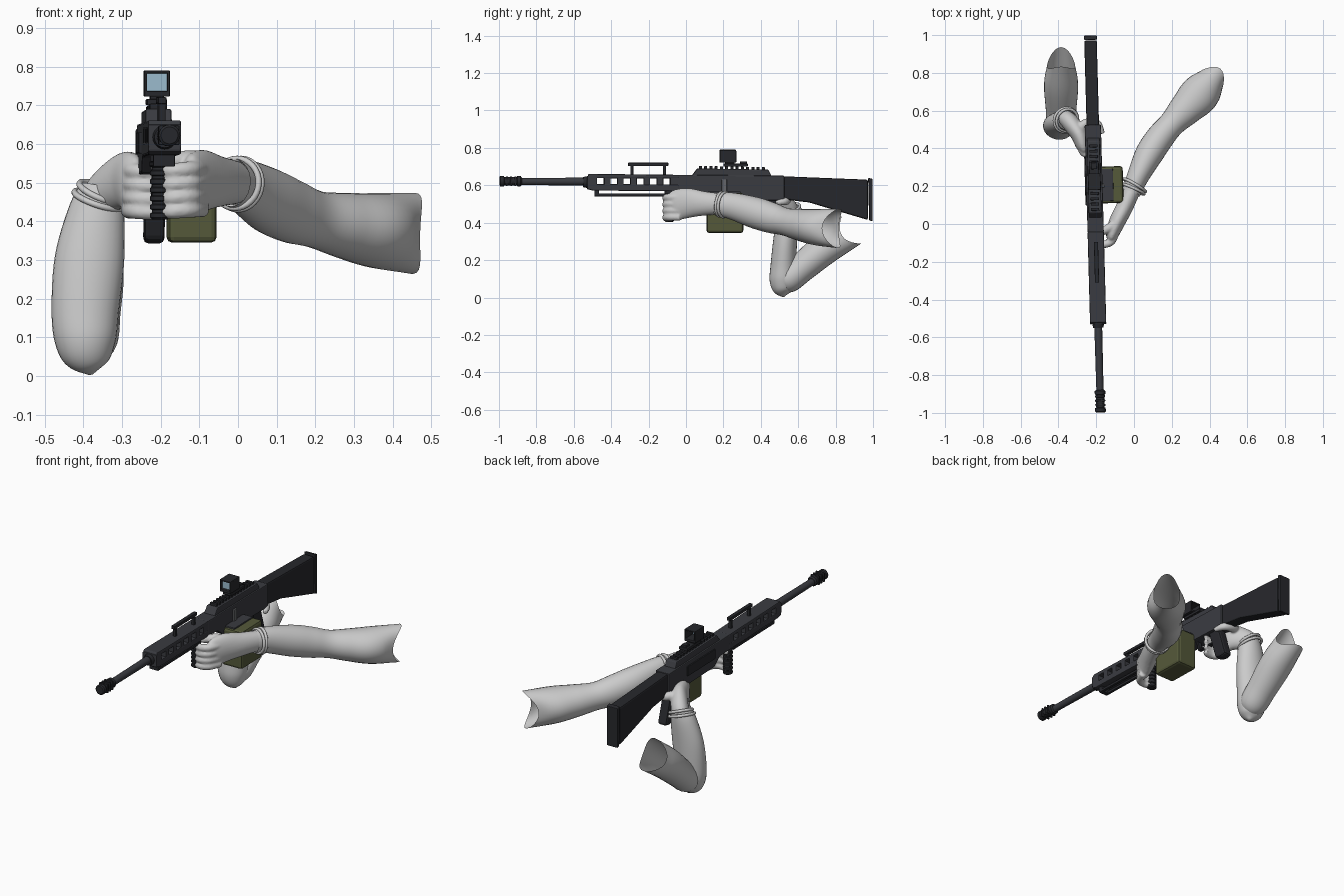
import bpy, bmesh, math
from mathutils import Vector, Matrix

if "Cube" in bpy.data.objects:
    bpy.data.objects.remove(bpy.data.objects["Cube"])


def material(name, r, g, b):
    m = bpy.data.materials.new(name)
    m.diffuse_color = (r, g, b, 1)
    m.use_nodes = True
    m.node_tree.nodes["Principled BSDF"].inputs["Base Color"].default_value = m.diffuse_color
    return m


STEEL = material("gunmetal", .042, .044, .052)
BLACK = material("black_polymer", .02, .021, .025)
OLIVE = material("olive", .09, .10, .042)
GLASS = material("glass", .33, .5, .62)
GREY = material("light_steel", .13, .135, .145)
GUN = Matrix.Translation((-.204, 0, 0)) @ Matrix.Rotation(.027, 4, 'Z')


def finish(bm, name, mat=None, matrix=None, smooth=None, bevel=0):
    bmesh.ops.recalc_face_normals(bm, faces=bm.faces)
    if matrix:
        bm.transform(matrix)
    me = bpy.data.meshes.new(name)
    bm.to_mesh(me)
    bm.free()
    ob = bpy.data.objects.new(name, me)
    bpy.context.collection.objects.link(ob)
    if mat:
        me.materials.append(mat)
    if smooth:
        me.shade_smooth()
        me.set_sharp_from_angle(angle=math.radians(smooth))
    if bevel:
        b = ob.modifiers.new("bevel", 'BEVEL')
        b.width = bevel
        b.segments = 2
        b.limit_method = 'ANGLE'
    return ob


def prism(name, profile, x0, x1, mat=STEEL, bevel=.005):
    """Extrude a (y, z) side profile from x0 to x1 in gun space."""
    bm = bmesh.new()
    f = bm.faces.new([bm.verts.new((x0, y, z)) for y, z in profile])
    ext = bmesh.ops.extrude_face_region(bm, geom=[f])
    vs = [v for v in ext['geom'] if isinstance(v, bmesh.types.BMVert)]
    bmesh.ops.translate(bm, verts=vs, vec=(x1 - x0, 0, 0))
    return finish(bm, name, mat, GUN, bevel=bevel)


def box(name, x0, x1, y0, y1, z0, z1, mat=STEEL, bevel=.003):
    return prism(name, [(y0, z0), (y1, z0), (y1, z1), (y0, z1)], x0, x1, mat, bevel)


def lathe(name, origin, axis, profile, mat=STEEL, n=20):
    """Revolve (distance, radius) pairs about an axis ('Y' or 'Z') in gun space."""
    bm = bmesh.new()
    rings = []
    for d, r in profile:
        ring = []
        for i in range(n):
            a = 2 * math.pi * i / n
            u, v = r * math.cos(a), r * math.sin(a)
            off = (u, d, v) if axis == 'Y' else (u, v, d)
            ring.append(bm.verts.new(Vector(origin) + Vector(off)))
        rings.append(ring)
    for p, q in zip(rings, rings[1:]):
        for i in range(n):
            bm.faces.new((p[i], p[(i + 1) % n], q[(i + 1) % n], q[i]))
    bm.faces.new(rings[0])
    bm.faces.new(rings[-1])
    return finish(bm, name, mat, GUN, smooth=40)


def tube(bm, pts, ref, n=28, sub=6, caps=(True, True), wave=0):
    """Loft ellipses (x, y, z, half_along_ref, half_across) along a smooth path."""
    P = [Vector(p) for p in pts]
    P = [2 * P[0] - P[1]] + P + [2 * P[-1] - P[-2]]
    S = []
    for k in range(1, len(P) - 2):
        a, b, c, d = P[k - 1:k + 3]
        for j in range(sub + (k == len(P) - 3)):
            t = j / sub
            S.append(.5 * (2 * b + (c - a) * t + (2 * a - 5 * b + 4 * c - d) * t * t
                           + (3 * b - a - 3 * c + d) * t ** 3))
    rings = []
    for k, s in enumerate(S):
        t = (S[min(k + 1, len(S) - 1)] - S[max(k - 1, 0)])
        t = Vector(t[:3]).normalized()
        a = (Vector(ref) - t * t.dot(Vector(ref))).normalized()
        b = t.cross(a)
        w = wave * max(0, 1 - (len(S) - 1 - k) / 4)
        ring = []
        for i in range(n):
            q = 2 * math.pi * i / n
            ring.append(bm.verts.new(Vector(s[:3]) + a * max(s[3], .003) * math.cos(q)
                                     + b * max(s[4], .003) * math.sin(q) + t * w * math.cos(2 * q)))
        rings.append(ring)
    for p, q in zip(rings, rings[1:]):
        for i in range(n):
            bm.faces.new((p[i], p[(i + 1) % n], q[(i + 1) % n], q[i]))
    for ring, on in zip((rings[0], rings[-1]), caps):
        if on:
            bm.faces.new(ring)


def hand(name, palm, finger, heights, thumb):
    bm = bmesh.new()
    tube(bm, palm, (0, 0, 1))
    for z in heights:
        path = [(x, y, z + dz, r, r) for x, y, dz, r in finger]
        tube(bm, path, (0, 0, 1), n=14)
    tube(bm, [(x, y, z, r, r) for x, y, z, r in thumb], (.1, .2, 1), n=14)
    ob = finish(bm, name, smooth=180)
    r = ob.modifiers.new("fuse", 'REMESH')
    r.mode = 'VOXEL'
    r.voxel_size = .006
    r.use_smooth_shade = True
    s = ob.modifiers.new("soften", 'SMOOTH')
    s.iterations = 3


def sleeve(name, pts, ref, caps, wave=0):
    bm = bmesh.new()
    tube(bm, pts, ref, caps=caps, wave=wave)
    return finish(bm, name, smooth=80)


def cuff(name, loc, direction, radius):
    rot = Vector(direction).to_track_quat('Z', 'Y').to_euler()
    bpy.ops.mesh.primitive_torus_add(location=loc, rotation=rot, major_radius=radius,
                                     minor_radius=.008, major_segments=32, minor_segments=10)
    ob = bpy.context.object
    ob.name = name
    ob.data.shade_smooth()


# Barrel and muzzle brake
lathe("barrel", (0, 0, .62), 'Y', [(-.9, .019), (-.5, .021)])
lathe("muzzle_brake", (0, 0, .622), 'Y', [(-.998, .022), (-.993, .028), (-.975, .028), (-.972, .022),
      (-.905, .022), (-.902, .028), (-.885, .028), (-.878, .02)], BLACK)
for i in range(3):
    box("brake_rib", -.027, .027, -.964 + i * .023, -.953 + i * .023, .597, .647, BLACK)

# Vented handguard
prism("handguard_top", [(-.53, .638), (-.52, .661), (-.04, .656), (-.04, .636)], -.043, .043)
prism("handguard_bottom", [(-.53, .607), (-.53, .58), (-.5, .572), (-.04, .568), (-.04, .604)], -.043, .043)
box("handguard_front", -.043, .043, -.53, -.477, .59, .65)
for i in range(6):
    y = -.439 + i * .0706
    box("handguard_post", -.042, .042, y, y + .034 if i < 5 else -.04, .6, .645)
lathe("front_collar", (0, 0, .617), 'Y', [(-.55, .027), (-.52, .033)], BLACK)
for x in (-.02, .02):
    box("folded_bipod_leg", x - .008, x + .008, -.49, -.1, .541, .556, BLACK)
box("bipod_hinge", -.028, .028, -.49, -.465, .541, .58, BLACK)

# Carry handle
box("carry_handle", -.011, .011, -.31, -.095, .703, .721, BLACK)
for y in (-.29, -.115):
    box("handle_post", -.009, .009, y - .008, y + .008, .65, .71, BLACK)

# Receiver, top cover and rail
prism("receiver", [(-.045, .656), (.525, .651), (.525, .518), (.1, .525), (.05, .565), (-.045, .568)], -.043, .043)
prism("top_cover", [(.03, .65), (.06, .69), (.44, .684), (.458, .645)], -.034, .034)
for i in range(13):
    y = .07 + i * .028
    box("rail_tooth", -.022, .022, y, y + .015, .684, .704 - i * .0006, BLACK, .002)
box("side_lever", .04, .052, .19, .217, .555, .632, GREY)
box("ejection_cover", -.05, -.04, .1, .36, .575, .63, BLACK)

# Reflex sight with glass
box("sight_mount", -.026, .026, .2, .33, .7, .716, BLACK)
box("sight_base", -.033, .033, .18, .268, .722, .737, BLACK)
box("sight_riser", -.018, .018, .21, .26, .71, .728, BLACK)
box("sight_roof", -.033, .033, .18, .268, .782, .79, BLACK)
for s in (-1, 1):
    box("sight_wall", s * .033, s * .026, .18, .268, .73, .787, BLACK)
box("sight_lens", -.027, .027, .195, .2, .735, .784, GLASS, 0)
box("rear_sight", -.015, .015, .29, .325, .71, .728, BLACK)

# Stock and butt pad
prism("stock", [(.52, .648), (.972, .63), (.972, .415), (.66, .508), (.52, .525)], -.033, .033, BLACK, .008)
prism("butt_pad", [(.975, .64), (.998, .634), (.998, .408), (.98, .412)], -.034, .034, BLACK, .004)

# Grips, trigger and ammunition box
prism("pistol_grip", [(.40, .53), (.48, .53), (.535, .352), (.5, .343), (.455, .352)], -.027, .027, BLACK, .012)
prism("trigger_guard", [(.29, .525), (.30, .468), (.41, .462), (.41, .472), (.31, .478), (.302, .525)], -.012, .012, BLACK, .002)
prism("trigger", [(.345, .525), (.352, .485), (.36, .485), (.362, .525)], -.006, .006, BLACK, .002)
ribs = [(.405, .02), (.41, .026)]
for i in range(6):
    z = .42 + i * .022
    ribs += [(z, .026), (z + .003, .021), (z + .009, .021), (z + .012, .026)]
lathe("fore_grip", (0, -.09, 0), 'Z', ribs + [(.58, .026)], BLACK)
box("ammo_box", .027, .152, .108, .303, .345, .56, OLIVE, .014)
box("feed_tray", -.03, .1, .12, .29, .53, .568)

# Supporting arm
hand("left_hand",
     [(-.005, .19, .5, .055, .045), (-.05, .09, .503, .066, .045), (-.09, .01, .505, .08, .043),
      (-.115, -.055, .495, .08, .034), (-.12, -.085, .49, .06, .02)],
     [(-.09, -.03, 0, .02), (-.118, -.09, 0, .021), (-.155, -.107, -.003, .02), (-.182, -.1, -.005, .018),
      (-.195, -.085, -.006, .01)],
     (.535, .5, .465, .43),
     [(-.08, .02, .55, .025), (-.13, -.02, .56, .024), (-.18, -.045, .55, .02), (-.225, -.06, .54, .012)])
sleeve("left_sleeve",
       [(-.015, .165, .5, .062, .05), (.02, .25, .488, .072, .058), (.08, .37, .453, .084, .074),
        (.14, .46, .425, .082, .074), (.2, .53, .405, .074, .07), (.27, .605, .39, .084, .088),
        (.35, .69, .377, .096, .104), (.435, .795, .37, .105, .07)],
       (0, 0, 1), (False, False), .03)
cuff("left_cuff", (-.005, .185, .498), (.4, .9, -.1), .064)
cuff("left_cuff_edge", (.004, .205, .496), (.5, .85, -.1), .066)

# Trigger arm
hand("right_hand",
     [(-.365, .565, .45, .05, .042), (-.335, .535, .482, .06, .046), (-.292, .475, .505, .074, .044),
      (-.272, .415, .497, .076, .036), (-.265, .39, .49, .055, .02)],
     [(-.285, .44, 0, .02), (-.272, .385, 0, .021), (-.24, .367, -.003, .02), (-.205, .37, -.005, .018),
      (-.185, .385, -.006, .01)],
     (.53, .495, .46, .427),
     [(-.3, .5, .535, .026), (-.25, .535, .525, .024), (-.195, .53, .515, .022), (-.165, .48, .505, .012)])
sleeve("right_forearm",
       [(-.352, .548, .487, .056, .05), (-.366, .542, .42, .074, .058), (-.384, .53, .3, .09, .064),
        (-.395, .52, .17, .087, .068), (-.394, .517, .09, .079, .07), (-.386, .517, .035, .055, .05),
        (-.38, .52, .004, .006, .006)],
       (1, 0, 0), (False, True))
sleeve("right_upper_arm",
       [(-.386, .485, .055, .02, .02), (-.386, .535, .088, .072, .07), (-.386, .62, .16, .082, .078),
        (-.386, .74, .26, .09, .086), (-.386, .86, .345, .074, .09)],
       (1, 0, 0), (True, False), -.03)
cuff("right_cuff", (-.354, .55, .475), (.35, -.25, .85), .06)
cuff("right_cuff_edge", (-.36, .55, .455), (.3, -.2, .9), .066)
